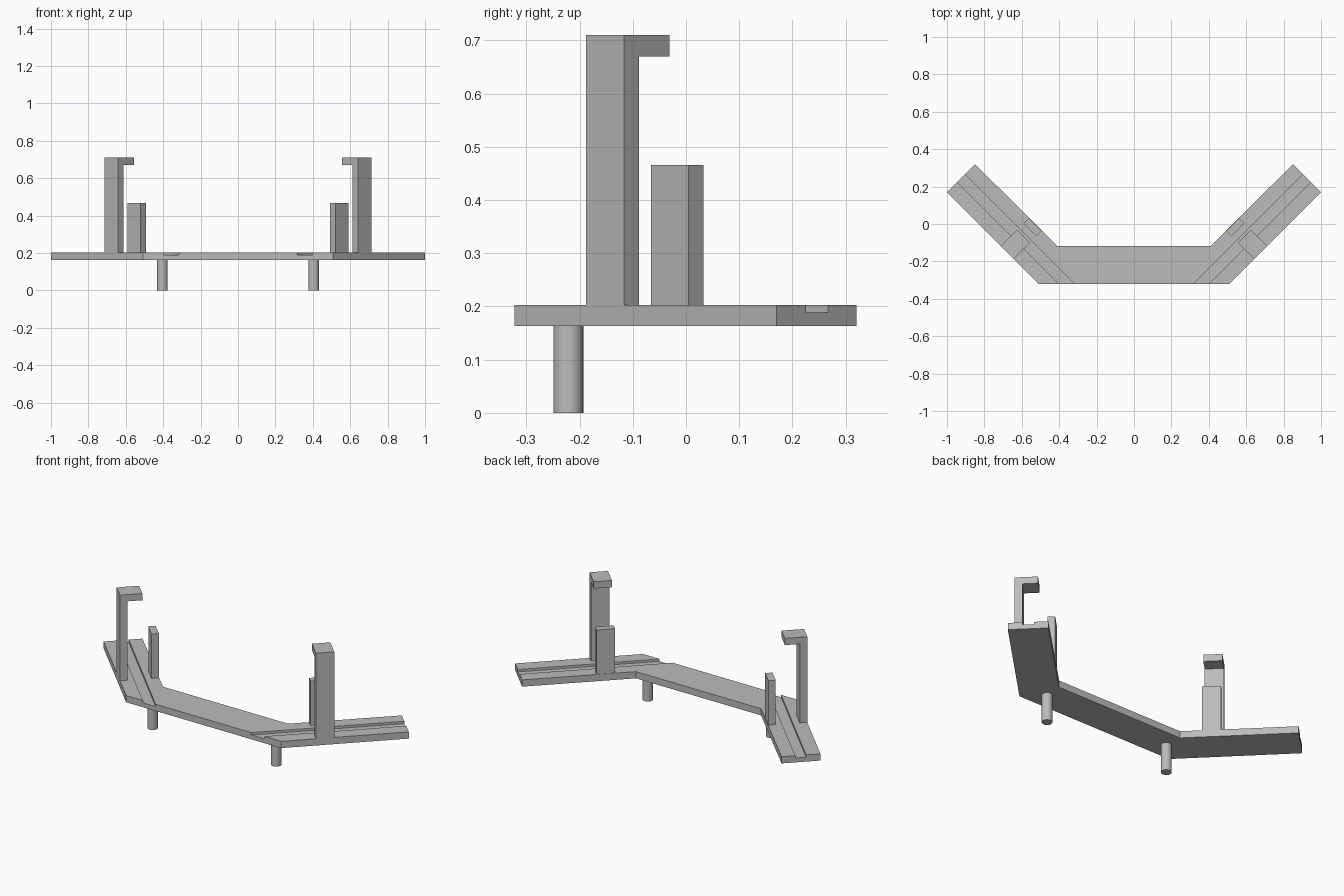
import bpy
import bmesh
from math import sqrt

if "Cube" in bpy.data.objects:
    bpy.data.objects.remove(bpy.data.objects["Cube"], do_unlink=True)

grey = bpy.data.materials.new("plain_grey")
grey.use_nodes = True
colour = (0.5, 0.5, 0.5, 1)
grey.diffuse_color = colour
grey.node_tree.nodes["Principled BSDF"].inputs["Base Color"].default_value = colour

BOTTOM, TOP = 0.163, 0.203
WIDTH, LENGTH = 0.212, 0.696
CORNER = (0.508, -0.322)
R = sqrt(0.5)


def arm_point(side, along, inward):
    """Plan position on an arm: distance from the front corner and from the outer edge."""
    return (side * (CORNER[0] + R * (along - inward)), CORNER[1] + R * (along + inward))


def prism(name, outline, z0, z1):
    """Extrude a plan outline between two heights."""
    bm = bmesh.new()
    base = bm.faces.new([bm.verts.new((x, y, z0)) for x, y in outline])
    result = bmesh.ops.extrude_face_region(bm, geom=[base])
    for v in result["geom"]:
        if isinstance(v, bmesh.types.BMVert):
            v.co.z = z1
    bmesh.ops.recalc_face_normals(bm, faces=bm.faces)
    mesh = bpy.data.meshes.new(name)
    bm.to_mesh(mesh)
    bm.free()
    mesh.materials.append(grey)
    obj = bpy.data.objects.new(name, mesh)
    bpy.context.collection.objects.link(obj)
    return obj


def arm_box(name, side, a0, a1, n0, n1, z0, z1):
    """Box aligned with one angled arm."""
    corners = [(a0, n0), (a1, n0), (a1, n1), (a0, n1)]
    return prism(name, [arm_point(side, a, n) for a, n in corners], z0, z1)


# Base plate: straight middle with two arms swept back
half = [CORNER, arm_point(1, LENGTH, 0), arm_point(1, LENGTH, WIDTH), (0.41, -0.117)]
plate = prism("base_plate", half + [(-x, y) for x, y in reversed(half)], BOTTOM, TOP)

for side, label in ((1, "left"), (-1, "right")):
    # Shallow groove running the whole length of the arm
    cutter = arm_box(label + "_groove_cutter", side, -0.4, 0.9, 0.078, 0.137, 0.189, 0.25)
    cut = plate.modifiers.new("groove", "BOOLEAN")
    cut.operation = "DIFFERENCE"
    cut.solver = "EXACT"
    cut.object = cutter
    bpy.context.view_layer.objects.active = plate
    bpy.ops.object.modifier_apply(modifier=cut.name)
    bpy.data.objects.remove(cutter, do_unlink=True)

    # Tall outer post with its inward hook, one L-shaped solid
    post = arm_box(label + "_tall_post", side, 0.19, 0.29, 0, 0.041, TOP, 0.71)
    bm = bmesh.new()
    bm.from_mesh(post.data)
    cut_z = 0.67
    bmesh.ops.bisect_plane(bm, geom=bm.verts[:] + bm.edges[:] + bm.faces[:],
                           plane_co=(0, 0, cut_z), plane_no=(0, 0, 1))
    bm.normal_update()
    inner = [f for f in bm.faces if f.normal.x * side < -0.5 and f.normal.y > 0.5
             and f.calc_center_median().z > cut_z]
    hook = bmesh.ops.extrude_face_region(bm, geom=inner)
    moved = [v for v in hook["geom"] if isinstance(v, bmesh.types.BMVert)]
    bmesh.ops.translate(bm, verts=moved, vec=(-side * R * 0.081, R * 0.081, 0))
    bmesh.ops.delete(bm, geom=[f for f in inner if f.is_valid], context="FACES_ONLY")
    bmesh.ops.recalc_face_normals(bm, faces=bm.faces)
    bm.to_mesh(post.data)
    bm.free()

    # Short post flush with the inner edge
    arm_box(label + "_short_post", side, 0.19, 0.29, WIDTH - 0.04, WIDTH, TOP, 0.466)

    # Round leg
    bpy.ops.mesh.primitive_cylinder_add(vertices=48, radius=0.028, depth=BOTTOM,
                                        location=(side * 0.405, -0.221, BOTTOM / 2))
    leg = bpy.context.object
    leg.name = label + "_leg"
    leg.data.materials.append(grey)
    bpy.ops.object.shade_smooth_by_angle()
